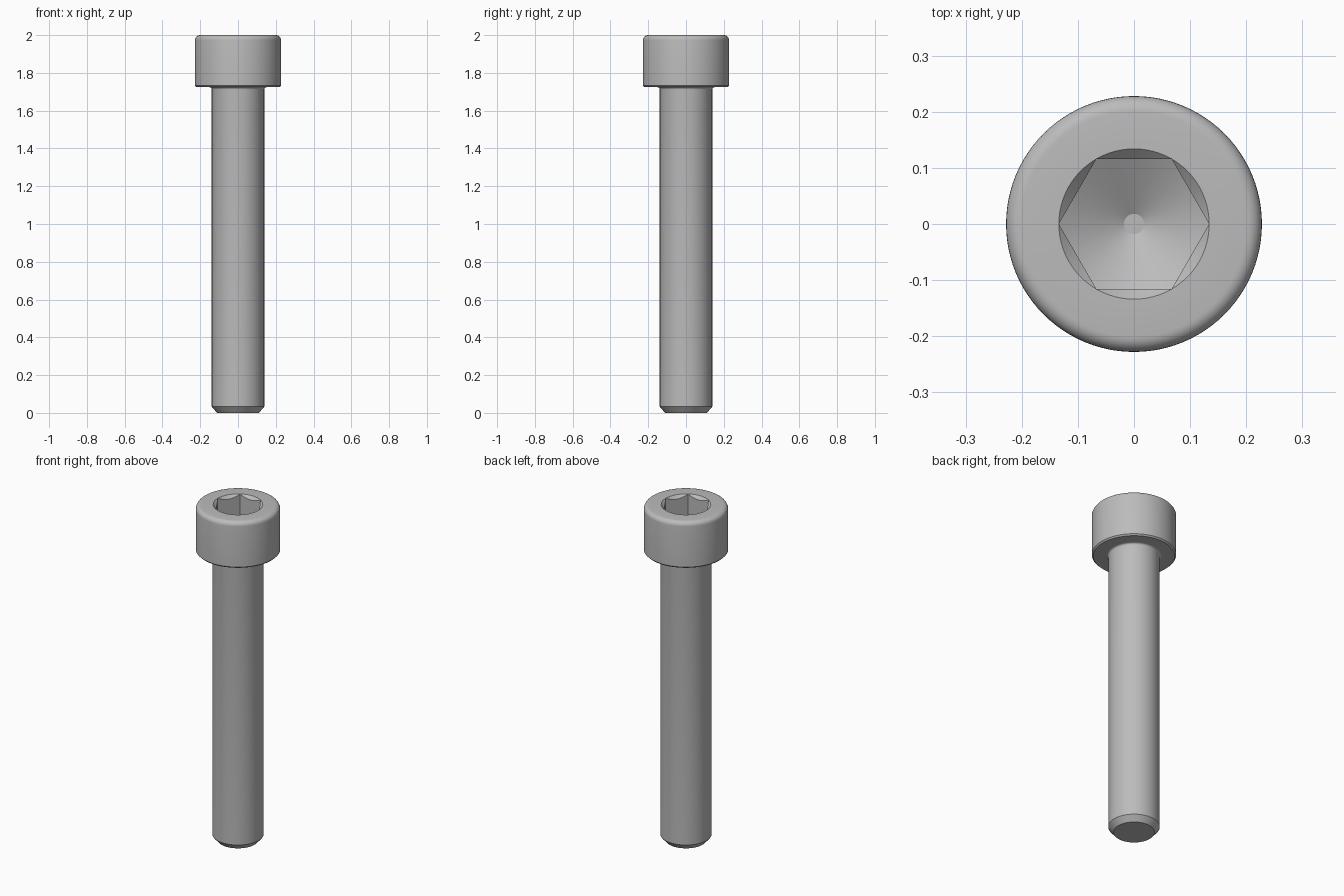
import bpy, bmesh
from math import sin, cos, pi, radians, sqrt

cube = bpy.data.objects.get("Cube")
if cube:
    bpy.data.objects.remove(cube)

SEGMENTS = 96
SHAFT_R, HEAD_R, HEAD_BASE, TOP = 0.139, 0.228, 1.724, 2.0
HEX_FLAT = 0.116
HEX_CORNER = HEX_FLAT * 2 / sqrt(3)
SOCKET_DEPTH, DRILL_TIP = 0.14, 0.018

steel = bpy.data.materials.new("plain steel grey")
steel.use_nodes = True
colour = (0.5, 0.5, 0.5, 1)
steel.diffuse_color = colour
steel.node_tree.nodes["Principled BSDF"].inputs["Base Color"].default_value = colour


def arc(cx, cz, r, start, end, steps=6):
    """Profile points (radius, height) along an arc, angles in degrees."""
    angles = [radians(start + (end - start) * i / steps) for i in range(steps + 1)]
    return [(cx + r * cos(a), cz + r * sin(a)) for a in angles]


def hex_radius(a):
    return HEX_FLAT / cos(a % (pi / 3) - pi / 6)


def chamfer_ring(a):
    """Where the entry chamfer meets the hexagon walls."""
    r = hex_radius(a)
    return r, TOP - (HEX_CORNER - r)


def floor_height(r):
    return TOP - SOCKET_DEPTH - (HEX_CORNER - r) / sqrt(3)


def floor_ring(a):
    r = hex_radius(a)
    return r, floor_height(r)


# Outer outline: tip chamfer, shaft, neck fillet, head, rounded top, socket rim
profile = [(0.111, 0), (SHAFT_R, 0.033)]
profile += arc(SHAFT_R + 0.012, HEAD_BASE - 0.012, 0.012, 180, 90)
profile += [(HEAD_R - 0.008, HEAD_BASE), (HEAD_R, HEAD_BASE + 0.008)]
profile += arc(HEAD_R - 0.027, TOP - 0.027, 0.027, 0, 90)
profile += [(HEX_CORNER, TOP)]

# Round rings, followed by the hexagonal socket rings and the drilled floor
rings = [lambda a, p=p: p for p in profile]
rings += [chamfer_ring, floor_ring, lambda a: (DRILL_TIP, floor_height(DRILL_TIP))]

bm = bmesh.new()
loops = []
for ring in rings:
    loop = []
    for i in range(SEGMENTS):
        a = 2 * pi * i / SEGMENTS
        r, z = ring(a)
        loop.append(bm.verts.new((r * cos(a), r * sin(a), z)))
    loops.append(loop)
for low, high in zip(loops, loops[1:]):
    for i in range(SEGMENTS):
        j = (i + 1) % SEGMENTS
        bm.faces.new((low[i], low[j], high[j], high[i]))
bm.faces.new(reversed(loops[0]))
bm.faces.new(loops[-1])
bmesh.ops.remove_doubles(bm, verts=bm.verts, dist=0.00001)
bmesh.ops.recalc_face_normals(bm, faces=bm.faces)

mesh = bpy.data.meshes.new("socket_head_screw")
bm.to_mesh(mesh)
bm.free()
mesh.materials.append(steel)
screw = bpy.data.objects.new("socket_head_screw", mesh)
bpy.context.collection.objects.link(screw)

# Smooth round walls, crisp chamfers and socket edges
bpy.ops.object.select_all(action="DESELECT")
screw.select_set(True)
bpy.context.view_layer.objects.active = screw
bpy.ops.object.shade_smooth_by_angle(angle=radians(25))
